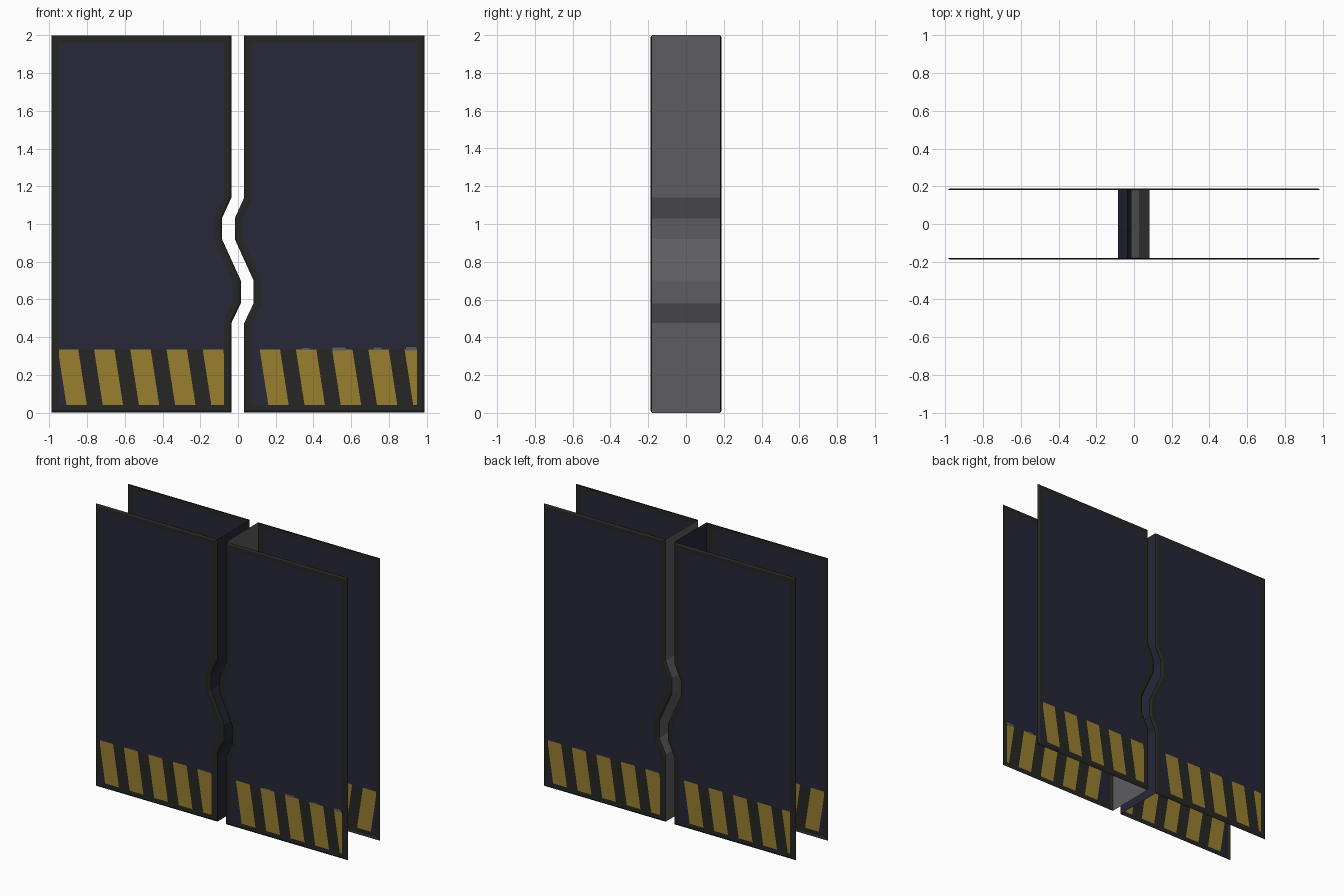
import bpy, bmesh
from mathutils import Vector

if "Cube" in bpy.data.objects:
    bpy.data.objects.remove(bpy.data.objects["Cube"])


def mat(name, r, g, b):
    m = bpy.data.materials.new(name)
    m.diffuse_color = (r, g, b, 1)
    m.use_nodes = True
    m.node_tree.nodes["Principled BSDF"].inputs["Base Color"].default_value = m.diffuse_color
    return m


NAVY = mat("navy panel", 0.020, 0.020, 0.041)
DARK = mat("dark rim", 0.019, 0.019, 0.018)
YELLOW = mat("hazard yellow", 0.32, 0.21, 0.030)
GREY = mat("grey metal", 0.11, 0.11, 0.115)

Y_OUT, Y_EDGE = 0.188, 0.180           # panel plane and chamfered edge
BAND_TOP, BAND_BOT = 0.335, 0.045      # hazard band
PERIOD, WIDTH, LEAN = 0.192, 0.108, 0.045

# zigzag of the split, for the left leaf
CRACK = [(-.035, 0), (-.035, .475), (.015, .58), (.015, .70),
         (-.085, .92), (-.085, 1.03), (-.035, 1.14), (-.035, 2)]
LEAVES = {
    "left": (CRACK, -0.988, NAVY),
    "right": ([(x + .068, z) for x, z in CRACK], 0.988, GREY),
}


def finish(bm, name, mats):
    me = bpy.data.meshes.new(name)
    bm.to_mesh(me)
    bm.free()
    for m in mats:
        me.materials.append(m)
    ob = bpy.data.objects.new(name, me)
    bpy.context.collection.objects.link(ob)
    return ob


def cut(bm, faces, co, no):
    geom = set(faces)
    for f in faces:
        geom.update(f.edges)
        geom.update(f.verts)
    bmesh.ops.bisect_plane(bm, geom=list(geom), dist=1e-5,
                           plane_co=co, plane_no=no)


def panel(name, crack, outer, side):
    """Single-sheet panel with chamfer, dark rim and hazard stripes.
    side = 1 faces the front, -1 faces the back."""
    bm = bmesh.new()
    pts = crack + [(outer, 2), (outer, 0)]
    face = bm.faces.new([bm.verts.new((x, -side * Y_EDGE, z)) for x, z in pts])
    face.normal_update()
    if face.normal.y * side > 0:
        face.normal_flip()
    # chamfer, then flat rim
    for width in (0.012, 0.028):
        rim = bmesh.ops.inset_region(bm, faces=[face], thickness=width,
                                     use_boundary=True, use_even_offset=True)
        for f in rim["faces"]:
            f.material_index = 1
        for v in face.verts:
            v.co.y = -side * Y_OUT
    # hazard band cut into the middle
    cut(bm, [face], Vector((0, 0, BAND_TOP)), Vector((0, 0, 1)))

    def band():
        return [f for f in bm.faces if f.material_index == 0
                and f.calc_center_median().z < BAND_TOP]

    # the painted pattern turns half round on the back
    start = -0.955 if outer * side < 0 else 0.115
    for k in range(5):
        for u in (start + k * PERIOD, start + k * PERIOD + WIDTH):
            cut(bm, band(), Vector((u * side, 0, BAND_TOP)),
                Vector(((BAND_TOP - BAND_BOT) * side, 0, LEAN)))
    for f in band():
        c = f.calc_center_median()
        u = c.x * side - LEAN * (BAND_TOP - c.z) / (BAND_TOP - BAND_BOT) - start
        if u > 0:
            f.material_index = 2 if u % PERIOD < WIDTH else 1
    finish(bm, name, [NAVY, DARK, YELLOW])


def edge_wall(name, crack, outer, material):
    """Zigzag wall joining the front and back panels at the split."""
    bm = bmesh.new()
    rows = [[bm.verts.new((x, y, z)) for y in (-Y_EDGE, Y_EDGE)]
            for x, z in crack]
    for a, b in zip(rows, rows[1:]):
        quad = [a[0], a[1], b[1], b[0]]
        bm.faces.new(quad if outer < 0 else quad[::-1])
    finish(bm, name, [material])


for leaf, (crack, outer, wall_mat) in LEAVES.items():
    panel(leaf + "_front_panel", crack, outer, 1)
    panel(leaf + "_back_panel", crack, outer, -1)
    edge_wall(leaf + "_split_wall", crack, outer, wall_mat)

# worn paint chips along the top of the right front band
for i, (x0, x1, h) in enumerate([(.34, .38, .010), (.50, .57, .016),
                                 (.72, .76, .012), (.89, .945, .018)]):
    bm = bmesh.new()
    bmesh.ops.create_cube(bm, size=1)
    for v in bm.verts:
        v.co = Vector(((x0 + x1) / 2 + v.co.x * (x1 - x0),
                       -Y_OUT + v.co.y * 0.002,
                       0.338 + v.co.z * h))
    finish(bm, "paint_chip_%d" % (i + 1), [GREY])
